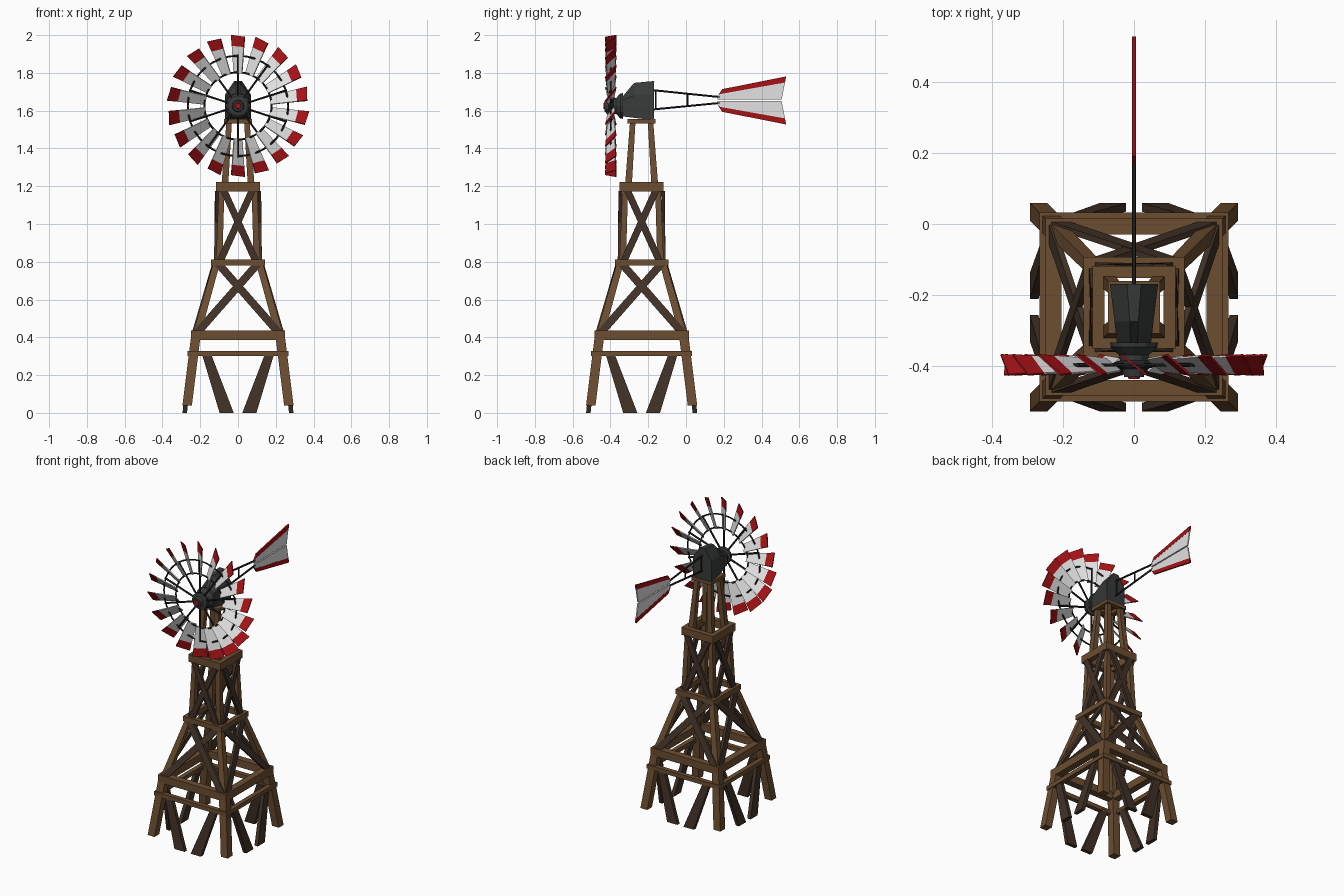
import bpy, bmesh, math
from mathutils import Vector, Matrix

if "Cube" in bpy.data.objects:
    bpy.data.objects.remove(bpy.data.objects["Cube"])

CY = -0.235                       # tower axis
WC = Vector((0, -0.398, 1.625))   # wheel centre


def material(name, r, g, b):
    m = bpy.data.materials.new(name)
    m.diffuse_color = (r, g, b, 1)
    m.use_nodes = True
    m.node_tree.nodes["Principled BSDF"].inputs["Base Color"].default_value = m.diffuse_color
    return m


WOOD = material("brown wood", 0.15, 0.075, 0.03)
BRACE = material("dark wood", 0.052, 0.031, 0.02)
METAL = material("dark grey metal", 0.04, 0.043, 0.043)
ROD = material("black brown iron", 0.02, 0.016, 0.013)
WHITE = material("white paint", 0.76, 0.76, 0.76)
RED = material("red paint", 0.38, 0.006, 0.008)


def finish(name, bm, *mats):
    bmesh.ops.recalc_face_normals(bm, faces=bm.faces)
    me = bpy.data.meshes.new(name)
    bm.to_mesh(me)
    bm.free()
    for m in mats:
        me.materials.append(m)
    ob = bpy.data.objects.new(name, me)
    bpy.context.collection.objects.link(ob)
    return ob


def loft(bm, loops):
    """Skin a list of equal-length point loops and cap both ends."""
    rows = [[bm.verts.new(p) for p in l] for l in loops]
    n = len(rows[0])
    for a, b in zip(rows, rows[1:]):
        for i in range(n):
            j = (i + 1) % n
            bm.faces.new((a[i], a[j], b[j], b[i]))
    bm.faces.new(rows[0])
    bm.faces.new(rows[-1])


def rect(c, sx, sy):
    x, y, z = c
    return [(x + i * sx / 2, y + j * sy / 2, z) for i, j in ((-1, -1), (1, -1), (1, 1), (-1, 1))]


def bar(bm, p, q, sp, sq=None):
    """Bar with level-cut ends."""
    loft(bm, [rect(p, *sp), rect(q, *(sq or sp))])


def rod(bm, p, q, r, n=6):
    p, q = Vector(p), Vector(q)
    rot = (q - p).to_track_quat('Z', 'Y')
    loft(bm, [[c + rot @ Vector((r * math.cos(a), r * math.sin(a), 0))
               for a in (math.tau * i / n for i in range(n))] for c in (p, q)])


def four_sides(name, build, mat):
    """Build one tower side facing -y and repeat it round the axis."""
    bm = bmesh.new()
    for k in range(4):
        start = len(bm.verts)
        build(bm)
        bm.verts.ensure_lookup_table()
        bmesh.ops.rotate(bm, verts=bm.verts[start:], cent=(0, 0, 0),
                         matrix=Matrix.Rotation(k * math.pi / 2, 3, 'Z'))
    bmesh.ops.translate(bm, verts=bm.verts, vec=(0, CY, 0))
    finish(name, bm, mat)


# Tower legs: z0, offset0, size0, z1, offset1, size1
for name, z0, c0, s0, z1, c1, s1 in (
        ("lower_legs", 0.04, 0.269, 0.05, 0.40, 0.224, 0.05),
        ("middle_legs", 0.42, 0.218, 0.042, 0.79, 0.114, 0.036),
        ("upper_legs", 0.80, 0.1, 0.034, 1.18, 0.087, 0.03),
        ("top_legs", 1.20, 0.07, 0.036, 1.54, 0.047, 0.029)):
    four_sides(name, lambda bm: bar(bm, (-c0, -c0, z0), (-c1, -c1, z1), (s0, s0), (s1, s1)), WOOD)

# Horizontal frames: z0, z1, half width, beam thickness
for name, z0, z1, h, t in (
        ("lower_rail_frame", 0.30, 0.327, 0.267, 0.03),
        ("lower_frame", 0.387, 0.437, 0.25, 0.045),
        ("middle_frame", 0.78, 0.813, 0.142, 0.03),
        ("upper_frame", 1.172, 1.222, 0.117, 0.034),
        ("top_frame", 1.533, 1.555, 0.074, 0.035)):
    four_sides(name, lambda bm: bar(bm, (-t / 2, -h + t / 2, z0), (-t / 2, -h + t / 2, z1),
                                    (2 * h - t, t)), WOOD)


# Ground braces and crossed braces
def ground(bm):
    for s in (-1, 1):
        bar(bm, (s * 0.06, -0.282, 0), (s * 0.168, -0.248, 0.315), (0.075, 0.024), (0.048, 0.024))


four_sides("ground_braces", ground, BRACE)
for name, x0, y0, z0, x1, y1, z1, w in (
        ("middle_cross_braces", 0.205, 0.232, 0.437, 0.098, 0.13, 0.782, 0.055),
        ("upper_cross_braces", 0.09, 0.118, 0.813, 0.074, 0.113, 1.175, 0.04)):
    def cross(bm):
        for s in (-1, 1):
            bar(bm, (s * x0, -y0, z0), (-s * x1, -y1 - s * 0.001, z1), (w, 0.017))
    four_sides(name, cross, BRACE)

# Gearbox housing
bm = bmesh.new()
loft(bm, [[(-w, y, lo), (w, y, lo), (w, y, eave), (t, y, top), (-t, y, top), (-w, y, eave)]
          for y, w, lo, eave, top, t in ((-0.17, 0.068, 1.55, 1.685, 1.757, 0.02),
                                         (-0.275, 0.055, 1.562, 1.68, 1.747, 0.012),
                                         (-0.338, 0.048, 1.57, 1.655, 1.672, 0.01))])
finish("gearbox_housing", bm, METAL)


def turned(name, profile, mat, n=12):
    """Lathe (y, radius) pairs round the wheel axle."""
    bm = bmesh.new()
    loft(bm, [[(r * math.cos(math.tau * i / n), y, WC.z + r * math.sin(math.tau * i / n))
               for i in range(n)] for y, r in profile])
    finish(name, bm, mat)


turned("hub", [(-0.334, 0.068), (-0.348, 0.066), (-0.37, 0.042), (-0.385, 0.04), (-0.39, 0.055),
               (-0.405, 0.055), (-0.41, 0.032), (-0.432, 0.028)], METAL)
turned("hub_cap", [(-0.431, 0.018), (-0.438, 0.015)], RED)

# Wheel blades: pitched, flared plates with red tips
Y = Vector((0, 1, 0))
PITCH = math.radians(38)
bm = bmesh.new()
for k in range(18):
    a = math.radians(10 + 20 * k)
    rad = Vector((math.cos(a), 0, math.sin(a)))
    tan = Vector((-math.sin(a), 0, math.cos(a)))
    wid = tan * math.cos(PITCH) + Y * math.sin(PITCH)
    nor = tan * math.sin(PITCH) - Y * math.cos(PITCH)
    loft(bm, [[WC + rad * (r + i * skew) + wid * i * w / 2 + nor * j * 0.003
               for i, j in ((-1, -1), (1, -1), (1, 1), (-1, 1))]
              for r, w, skew in ((0.172, 0.056, 0), (0.315, 0.08, 0.003), (0.371, 0.092, 0.005))])
for f in bm.faces:
    d = f.calc_center_median() - WC
    f.material_index = int(math.hypot(d.x, d.z) > 0.325)
finish("wheel_blades", bm, WHITE, RED)

# Wheel spokes and hoops
bm = bmesh.new()
for k in range(10):
    a = math.radians(90 + 36 * k)
    d = Vector((math.cos(a), 0, math.sin(a)))
    rod(bm, WC + d * 0.03, WC + d * 0.272, 0.006)
finish("wheel_spokes", bm, ROD)
for name, big in (("inner_hoop", 0.178), ("outer_hoop", 0.266)):
    bpy.ops.mesh.primitive_torus_add(major_radius=big, minor_radius=0.005, major_segments=36,
                                     minor_segments=6, location=WC, rotation=(math.pi / 2, 0, 0))
    bpy.context.object.name = name
    bpy.context.object.data.materials.append(ROD)

# Tail boom
bm = bmesh.new()
rod(bm, (0, -0.18, 1.709), (0, 0.18, 1.672), 0.006)
rod(bm, (0, -0.18, 1.606), (0, 0.18, 1.641), 0.006)
rod(bm, (0, 0.008, 1.69), (0, 0.008, 1.624), 0.005)
rod(bm, (0, -0.16, 1.707), (0, -0.16, 1.608), 0.005)
finish("tail_boom", bm, ROD)


# Tail vane: two white panels with red outer edges
def plate(name, pts, t, mat):
    bm = bmesh.new()
    loft(bm, [[(x, y, z) for y, z in pts] for x in (-t, t)])
    finish(name, bm, mat)


for side, s in (("upper", 1), ("lower", -1)):
    M = 1.654
    def flip(pts):
        return [(y, M + s * z) for y, z in pts]
    plate(side + "_vane_panel", flip([(0.166, 0.004), (0.506, 0.004), (0.524, 0.095),
                                      (0.18, 0.034), (0.166, 0.022)]), 0.004, WHITE)
    plate(side + "_vane_edge", flip([(0.166, 0.022), (0.18, 0.034), (0.524, 0.095), (0.53, 0.127),
                                     (0.192, 0.06)]), 0.005, RED)
